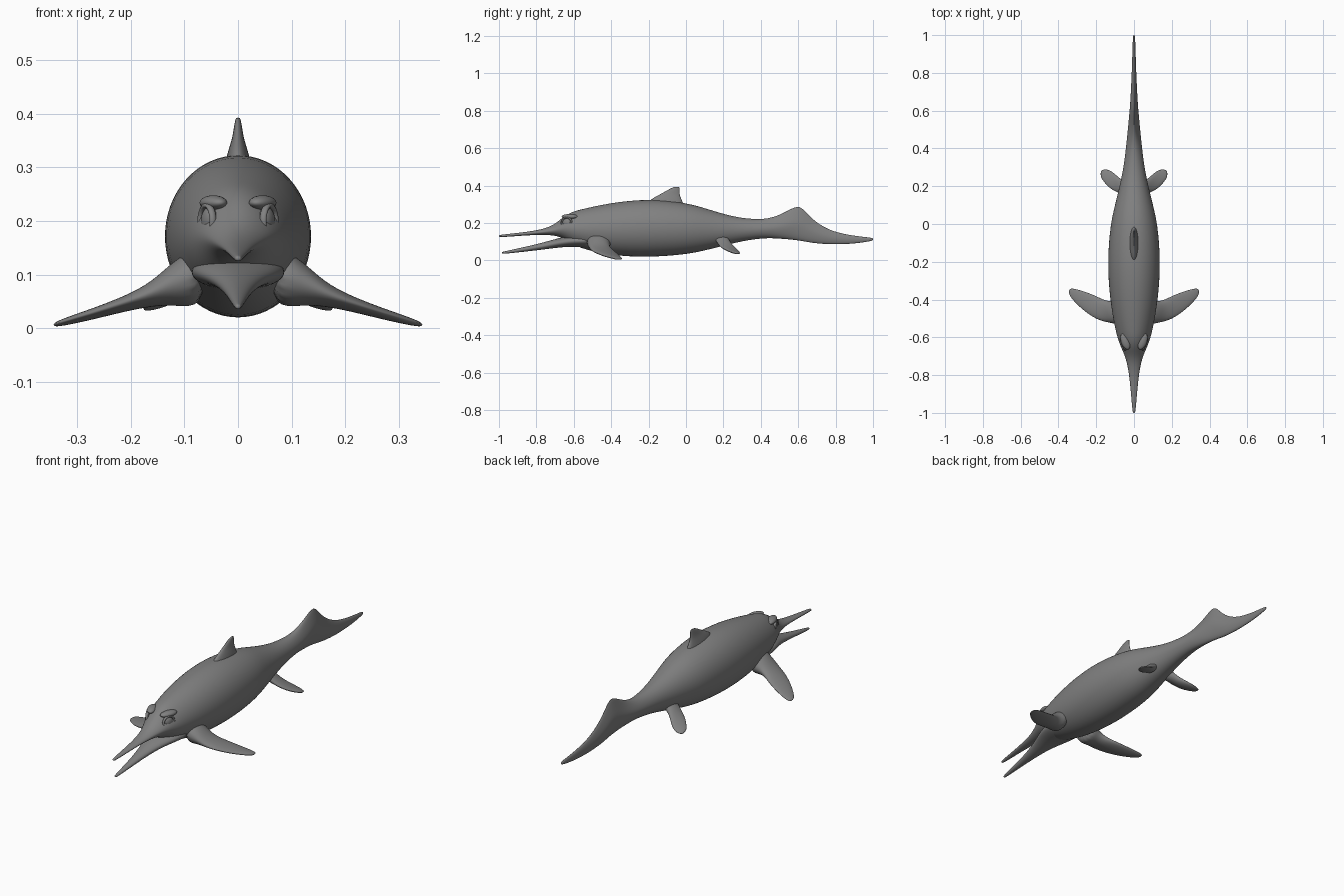
import bpy
import bmesh
from math import sin, cos, pi
from mathutils import Vector, Matrix

default_cube = bpy.data.objects.get("Cube")
if default_cube:
    bpy.data.objects.remove(default_cube, do_unlink=True)

# One grey skin material
skin = bpy.data.materials.new("grey skin")
skin.use_nodes = True
skin.diffuse_color = (0.22, 0.22, 0.22, 1)
skin.node_tree.nodes["Principled BSDF"].inputs["Base Color"].default_value = skin.diffuse_color


def finish(name, bm, subdivide=True, mirror=False):
    """Turn a bmesh into a smooth object with the skin material."""
    bmesh.ops.recalc_face_normals(bm, faces=bm.faces)
    for face in bm.faces:
        face.smooth = True
    mesh = bpy.data.meshes.new(name)
    bm.to_mesh(mesh)
    bm.free()
    mesh.materials.append(skin)
    obj = bpy.data.objects.new(name, mesh)
    bpy.context.collection.objects.link(obj)
    if mirror:
        obj.modifiers.new("mirror", 'MIRROR')
    if subdivide:
        smooth = obj.modifiers.new("smooth", 'SUBSURF')
        smooth.levels = smooth.render_levels = 2
    return obj


def loft(name, sections, sides=16, mirror=False):
    """Skin elliptical sections given as (centre, side axis, up axis, pinch)."""
    bm = bmesh.new()
    rings = []
    for centre, side, up, pinch in sections:
        ring = []
        for i in range(sides):
            angle = 2 * pi * i / sides
            squeeze = 1 - pinch * max(0, sin(angle))
            ring.append(bm.verts.new(centre + side * cos(angle) * squeeze + up * sin(angle)))
        rings.append(ring)
    for a, b in zip(rings, rings[1:]):
        for i in range(sides):
            j = (i + 1) % sides
            bm.faces.new((a[i], a[j], b[j], b[i]))
    bm.faces.new(rings[0])
    bm.faces.new(rings[-1])
    return finish(name, bm, mirror=mirror)


def lengthwise(stations):
    """Stations along y: (y, bottom, top, half width, pinch of the upper half)."""
    return [(Vector((0, y, (low + high) / 2)), Vector((wide, 0, 0)),
             Vector((0, 0, (high - low) / 2)), pinch)
            for y, low, high, wide, pinch in stations]


def flipper(stations, tilt):
    """Stations along x: (x, z, leading y, trailing y, thickness)."""
    return [(Vector((x, (lead + trail) / 2, z)),
             Vector((0, (trail - lead) / 2, -tilt * (trail - lead) / 2)),
             Vector((0, 0, thick / 2)), 0)
            for x, z, lead, trail, thick in stations]


# Body, from the upper jaw tip to the tail tip
loft("body", lengthwise([
    (-1, .126, .134, .005, 0),
    (-.99, .123, .138, .009, 0),
    (-.8, .138, .157, .024, 0),
    (-.71, .135, .185, .044, .2),
    (-.66, .12, .232, .068, .3),
    (-.61, .085, .262, .088, .2),
    (-.55, .058, .278, .104, .1),
    (-.4, .022, .312, .131, 0),
    (-.2, .012, .334, .145, 0),
    (0, .028, .312, .128, 0),
    (.1, .05, .282, .103, 0),
    (.2, .076, .25, .078, 0),
    (.3, .102, .226, .056, 0),
    (.42, .12, .218, .042, .2),
    (.5, .115, .243, .034, .5),
    (.56, .11, .277, .028, .6),
    (.605, .104, .296, .024, .7),
    (.64, .098, .262, .021, .6),
    (.69, .09, .207, .018, .5),
    (.78, .084, .154, .013, .2),
    (.9, .088, .131, .009, 0),
    (.99, .103, .122, .006, 0),
    (1, .108, .118, .004, 0),
]))

# Lower jaw, hinged inside the head
loft("lower_jaw", lengthwise([
    (-.985, .036, .044, .004, 0),
    (-.975, .034, .048, .008, 0),
    (-.8, .053, .085, .024, 0),
    (-.7, .066, .115, .046, 0),
    (-.63, .073, .131, .074, 0),
    (-.56, .07, .14, .09, 0),
    (-.5, .07, .14, .09, 0),
]))

# Paired paddles
loft("front_flippers", flipper([
    (.06, .10, -.54, -.39, .13),
    (.12, .085, -.525, -.41, .085),
    (.16, .064, -.518, -.402, .046),
    (.21, .046, -.5, -.375, .029),
    (.27, .027, -.457, -.354, .021),
    (.32, .013, -.408, -.34, .015),
    (.345, .006, -.375, -.342, .008),
], .05), mirror=True)

loft("rear_flippers", flipper([
    (.03, .13, .14, .23, .07),
    (.07, .10, .16, .235, .045),
    (.10, .075, .172, .266, .03),
    (.135, .054, .193, .291, .021),
    (.165, .042, .23, .289, .015),
    (.177, .038, .25, .28, .008),
], .22), mirror=True)

# Dorsal fin, stacked sections of (z, leading y, trailing y, half width)
fin = [(.26, -.24, .01, .035), (.325, -.2, -.02, .022), (.35, -.145, -.032, .012),
       (.375, -.102, -.034, .008), (.39, -.072, -.034, .005), (.393, -.06, -.04, .003)]
loft("dorsal_fin", [(Vector((0, (lead + trail) / 2, z)), Vector((wide, 0, 0)),
                     Vector((0, (trail - lead) / 2, 0)), 0)
                    for z, lead, trail, wide in fin], sides=12)


def blob(name, centre, scale, turn):
    """Mirrored ellipsoid on the head, turned about the vertical."""
    bm = bmesh.new()
    place = (Matrix.Translation(centre) @ Matrix.Rotation(turn, 4, 'Z')
             @ Matrix.Diagonal((*scale, 1)))
    bmesh.ops.create_uvsphere(bm, u_segments=24, v_segments=16, radius=1, matrix=place)
    return finish(name, bm, subdivide=False, mirror=True)


# Eyeballs with a ring-shaped lid and a brow above
blob("eyes", (.053, -.636, .2), (.014, .026, .026), -.4)
blob("brows", (.046, -.622, .234), (.022, .045, .014), -.35)

bm = bmesh.new()
turn = Matrix.Translation((.058, -.638, .2)) @ Matrix.Rotation(-.4, 4, 'Z')
steps, tube = 24, 8
lid = [[bm.verts.new(turn @ Vector((.007 * sin(v), (.029 + .005 * cos(v)) * cos(u),
                                    (.029 + .005 * cos(v)) * sin(u))))
        for v in (2 * pi * j / tube for j in range(tube))]
       for u in (2 * pi * i / steps for i in range(steps))]
for i in range(steps):
    for j in range(tube):
        k, m = (i + 1) % steps, (j + 1) % tube
        bm.faces.new((lid[i][j], lid[k][j], lid[k][m], lid[i][m]))
finish("eyelids", bm, subdivide=False, mirror=True)
